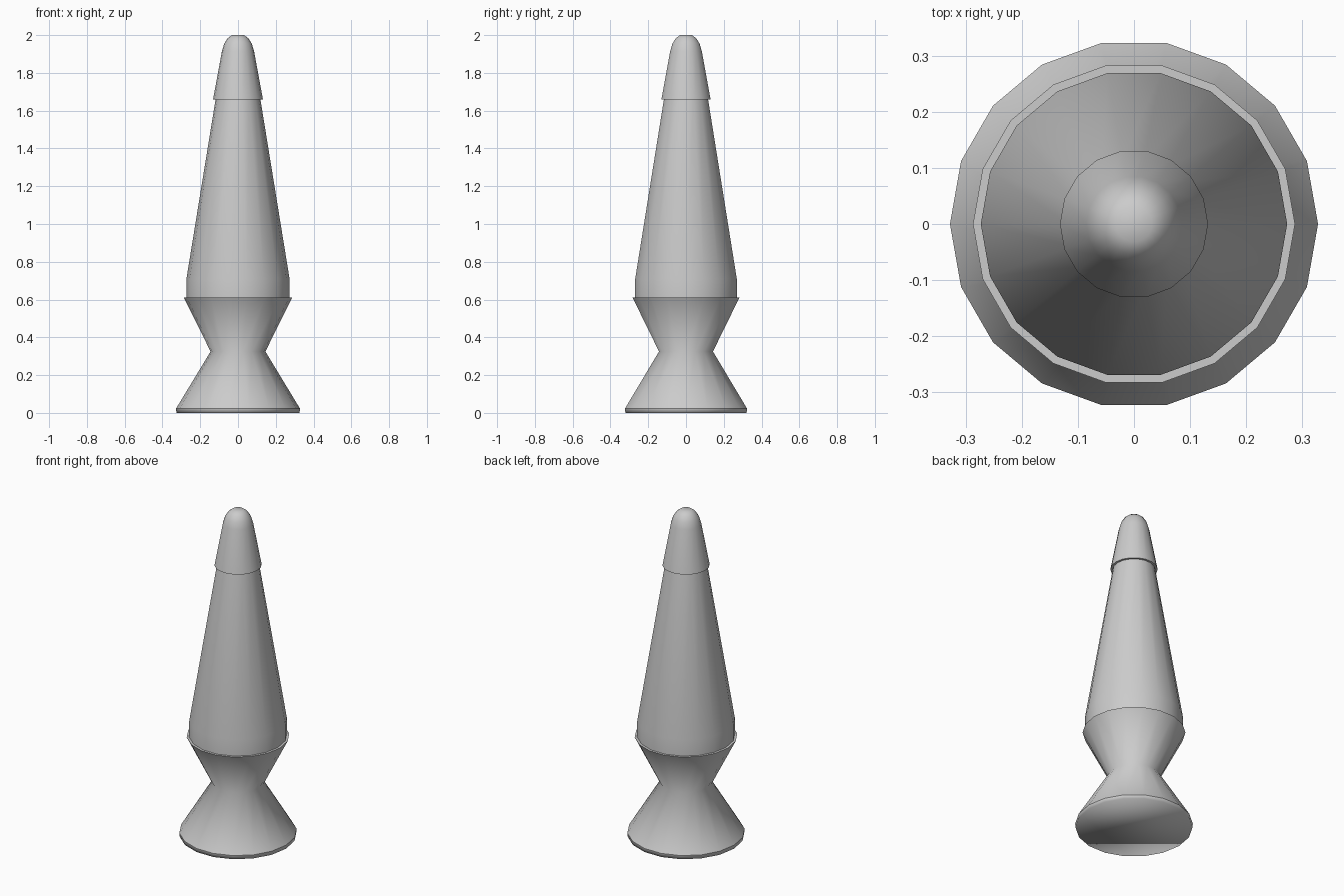
import bpy, bmesh, math

SIDES = 18

cube = bpy.data.objects.get("Cube")
if cube:
    bpy.data.objects.remove(cube, do_unlink=True)

grey = bpy.data.materials.new("light_grey")
grey.use_nodes = True
colour = (0.6, 0.6, 0.6, 1)
grey.diffuse_color = colour
grey.node_tree.nodes["Principled BSDF"].inputs["Base Color"].default_value = colour


def lathe(name, profile, sharp=()):
    """Spin a (radius, height) profile, cap both ends, and crease the listed rings."""
    bm = bmesh.new()
    rings = []
    for r, z in profile:
        rings.append([bm.verts.new((r * math.cos(a), r * math.sin(a), z))
                      for a in (math.tau * i / SIDES for i in range(SIDES))])
    for low, high in zip(rings, rings[1:]):
        for i in range(SIDES):
            j = (i + 1) % SIDES
            bm.faces.new((low[i], low[j], high[j], high[i]))
    bm.faces.new(rings[0][::-1])
    bm.faces.new(rings[-1])
    for f in bm.faces:
        f.smooth = True
    for k in sharp:
        for i in range(SIDES):
            bm.edges.get((rings[k][i], rings[k][(i + 1) % SIDES])).smooth = False
    mesh = bpy.data.meshes.new(name)
    bm.to_mesh(mesh)
    bm.free()
    mesh.materials.append(grey)
    obj = bpy.data.objects.new(name, mesh)
    bpy.context.collection.objects.link(obj)
    return obj


# Hourglass stand with a thin foot band and a flat rim
lathe("base", [(0.326, 0), (0.328, 0.023), (0.145, 0.325), (0.287, 0.61)], sharp=(1, 3))

# Tapered glass bottle resting in the stand
lathe("bottle", [(0.273, 0.6), (0.273, 0.71), (0.117, 1.67)], sharp=(0, 2))

# Rounded cap over the bottle neck
lathe("cap", [(0.132, 1.66), (0.085, 1.915), (0.073, 1.955), (0.055, 1.983), (0.032, 2.0)],
      sharp=(0,))
